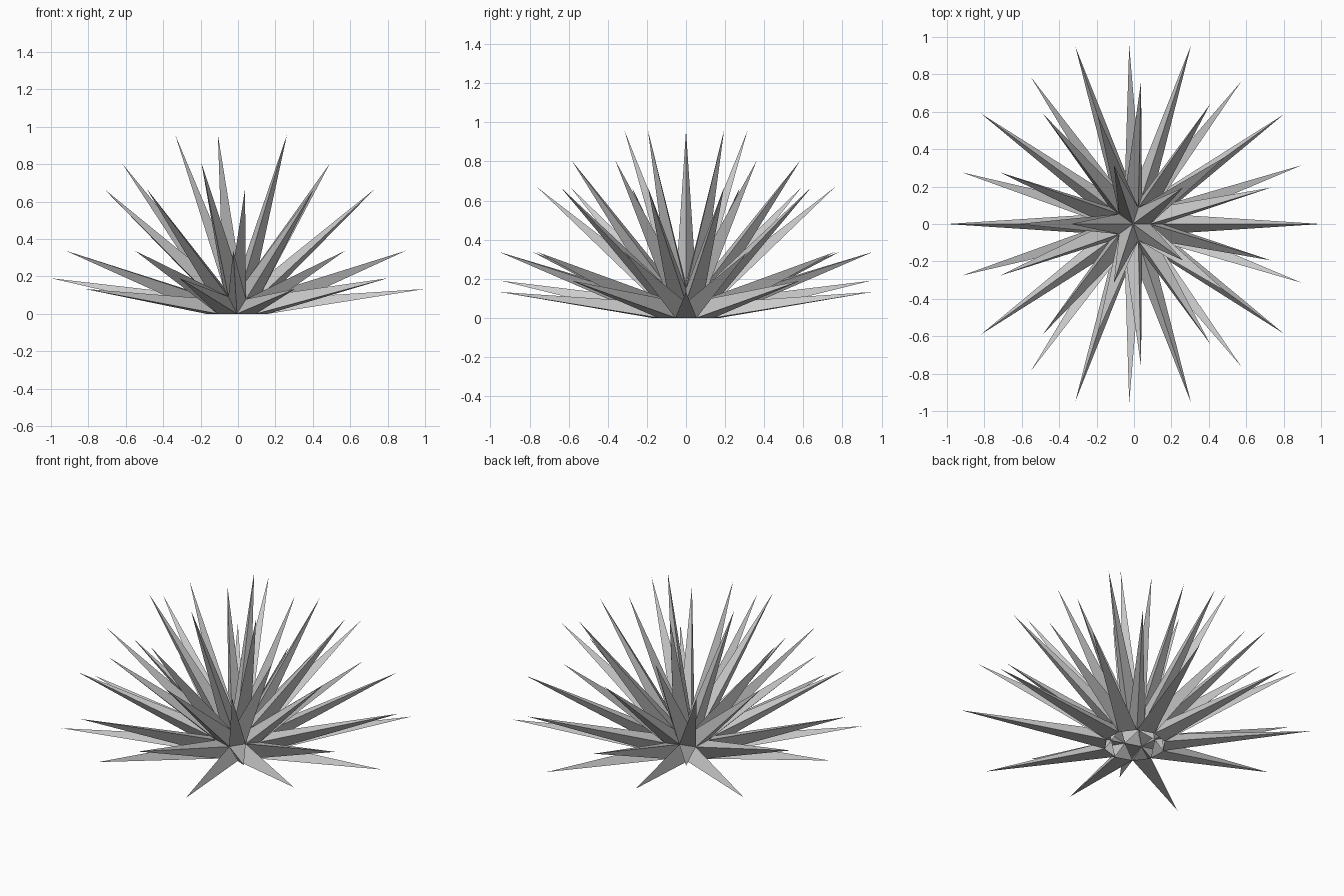
import bpy
import bmesh
from mathutils import Vector

CORE_RADIUS = 0.175
SPIKE_LENGTH = 0.849

cube = bpy.data.objects.get("Cube")
if cube:
    bpy.data.objects.remove(cube, do_unlink=True)

# Single plain grey
grey = bpy.data.materials.new("plain_grey")
grey.use_nodes = True
colour = (0.6, 0.6, 0.6, 1.0)
grey.diffuse_color = colour
grey.node_tree.nodes["Principled BSDF"].inputs["Base Color"].default_value = colour

# Faceted dome: the upper half of a low-poly ball, open underneath
bm = bmesh.new()
bmesh.ops.create_icosphere(bm, subdivisions=2, radius=CORE_RADIUS)
lower = [f for f in bm.faces if f.calc_center_median().z < 0]
bmesh.ops.delete(bm, geom=lower, context='FACES')
bm.normal_update()

# Every facet is drawn out along its normal into a three-sided spike
for face in list(bm.faces):
    tip = face.calc_center_median() + face.normal * SPIKE_LENGTH
    poked = bmesh.ops.poke(bm, faces=[face])
    poked["verts"][0].co = tip

# Centre the spikes over the origin and stand the rim on the ground
xs = [v.co.x for v in bm.verts]
floor = min(v.co.z for v in bm.verts)
bmesh.ops.translate(bm, verts=bm.verts, vec=Vector((-(min(xs) + max(xs)) / 2, 0, -floor)))
bm.normal_update()

mesh = bpy.data.meshes.new("spiky_dome")
bm.to_mesh(mesh)
bm.free()
mesh.materials.append(grey)
dome = bpy.data.objects.new("spiky_dome", mesh)
bpy.context.collection.objects.link(dome)
